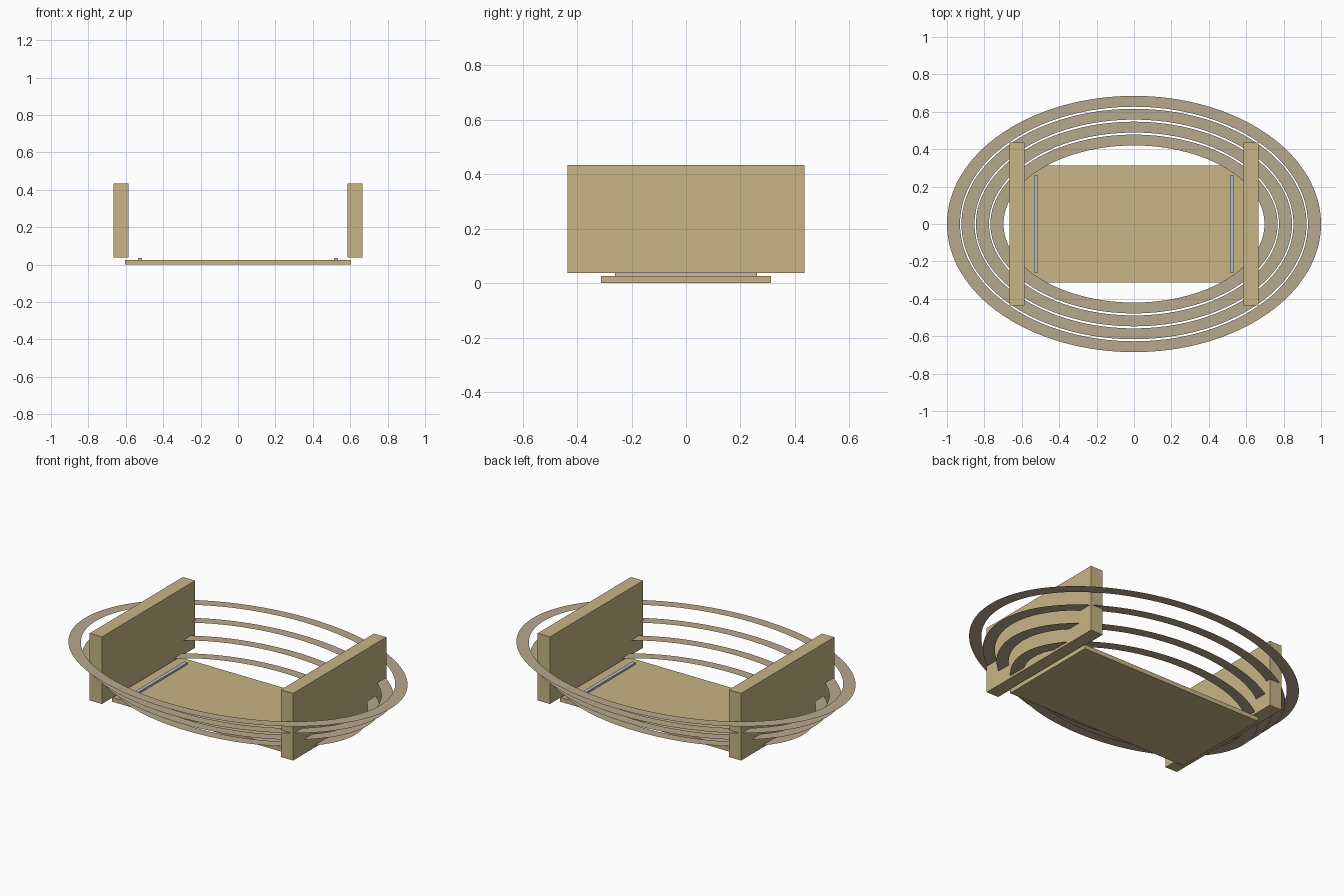
import bpy, bmesh
from math import cos, sin, tau

cube = bpy.data.objects.get("Cube")
if cube:
    bpy.data.objects.remove(cube, do_unlink=True)


def material(name, rgb):
    mat = bpy.data.materials.new(name)
    mat.use_nodes = True
    mat.diffuse_color = (*rgb, 1)
    mat.node_tree.nodes["Principled BSDF"].inputs["Base Color"].default_value = (*rgb, 1)
    return mat


def finish(name, bm, mat):
    mesh = bpy.data.meshes.new(name)
    bm.to_mesh(mesh)
    bm.free()
    mesh.materials.append(mat)
    obj = bpy.data.objects.new(name, mesh)
    bpy.context.collection.objects.link(obj)
    return obj


def box(name, low, high, mat):
    bm = bmesh.new()
    bmesh.ops.create_cube(bm, size=1)
    for v in bm.verts:
        v.co = [(a + b) / 2 + c * (b - a) for a, b, c in zip(low, high, v.co)]
    return finish(name, bm, mat)


def flat_ring(name, rx, ry, width_x, width_y, z, mat, segments=128):
    bm = bmesh.new()
    pairs = []
    for i in range(segments):
        c, s = cos(tau * i / segments), sin(tau * i / segments)
        pairs.append((bm.verts.new((rx * c, ry * s, z)),
                      bm.verts.new(((rx - width_x) * c, (ry - width_y) * s, z))))
    for i, (outer, inner) in enumerate(pairs):
        next_outer, next_inner = pairs[(i + 1) % segments]
        bm.faces.new((outer, next_outer, next_inner, inner))
    return finish(name, bm, mat)


wood = material("light wood", (0.58, 0.46, 0.235))
band = material("grey tan band", (0.48, 0.395, 0.275))
metal = material("pale metal", (0.48, 0.50, 0.54))

# Base board
box("base_board", (-0.605, -0.312, 0), (0.605, 0.312, 0.026), wood)

# End panels and the thin strips beside them
for side, sign in (("left", 1), ("right", -1)):
    xs = sorted((sign * 0.585, sign * 0.665))
    box(side + "_end_panel", (xs[0], -0.435, 0.038), (xs[1], 0.435, 0.435), wood)
    xs = sorted((sign * 0.512, sign * 0.534))
    box(side + "_strip", (xs[0], -0.26, 0.026), (xs[1], 0.26, 0.037), metal)

# Stacked oval bands, widening upward
for i in range(4):
    flat_ring(f"oval_band_{i + 1}", 1 - 0.0775 * i, 0.685 - 0.069 * i,
              0.07, 0.058, 0.27 - 0.0725 * i, band)
